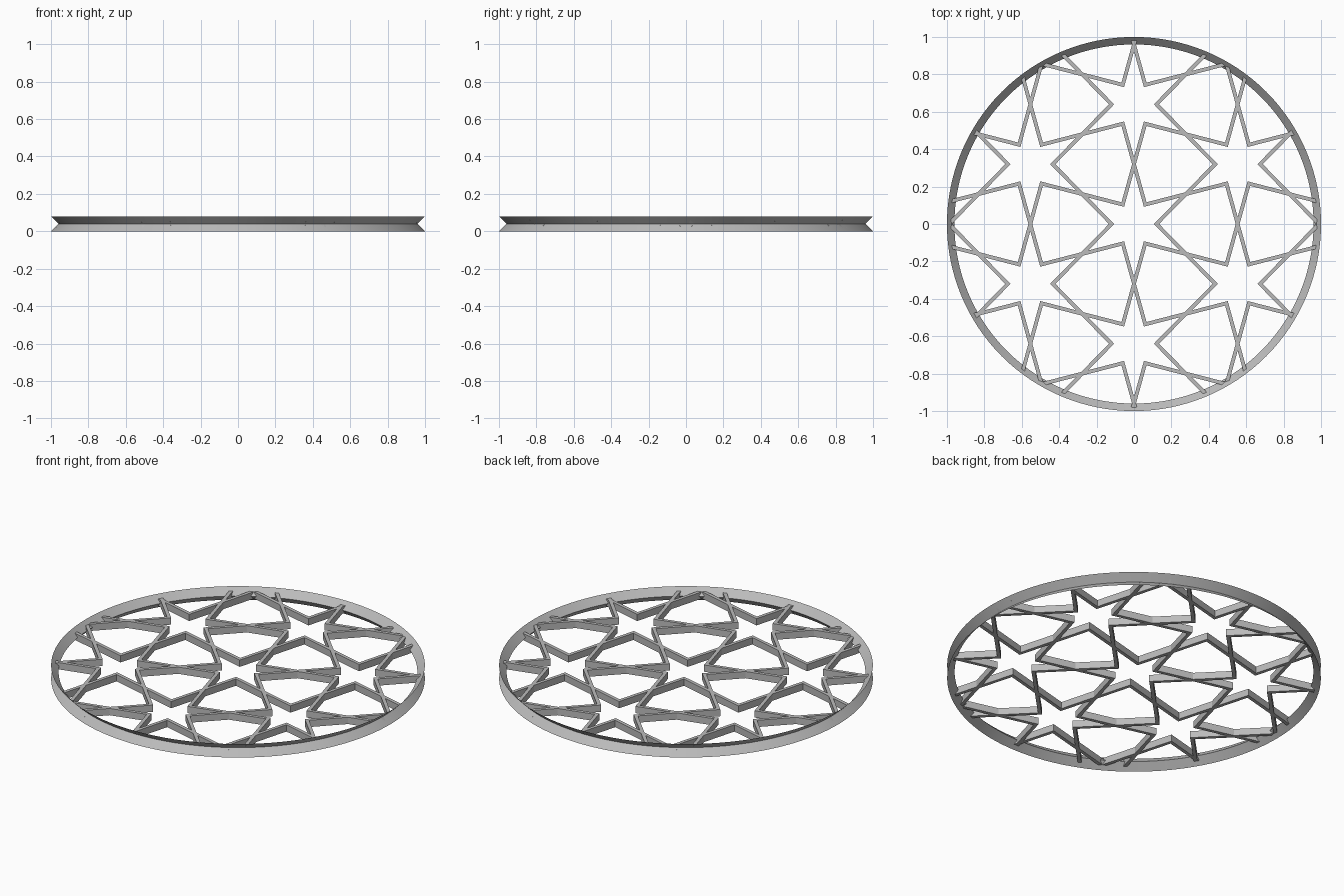
import bpy, bmesh, math
from mathutils import Vector

if "Cube" in bpy.data.objects:
    bpy.data.objects.remove(bpy.data.objects["Cube"])

PITCH = 0.64        # distance between star centres
INNER = 0.12        # radius of the concave star corners
HALF_W = 0.01       # half bar width
MID_Z = 0.04        # mid height of the panel
HALF_H = 0.02       # half bar height
SEGMENTS = 128

grey = bpy.data.materials.new("grey")
grey.use_nodes = True
grey.diffuse_color = (0.5, 0.5, 0.5, 1)
grey.node_tree.nodes["Principled BSDF"].inputs["Base Color"].default_value = (0.5, 0.5, 0.5, 1)


def add_object(name, bm):
    mesh = bpy.data.meshes.new(name)
    bm.to_mesh(mesh)
    bm.free()
    mesh.materials.append(grey)
    obj = bpy.data.objects.new(name, mesh)
    bpy.context.collection.objects.link(obj)
    return obj


def polar(radius, degrees):
    a = math.radians(degrees)
    return Vector((radius * math.cos(a), radius * math.sin(a)))


def cross(a, b):
    return a.x * b.y - a.y * b.x


def rim_radius(z):
    return 0.96 + abs(z - MID_Z)


# Rim: a thin sheet folded inward at mid height
bm = bmesh.new()
loops = []
for z in (0, MID_Z, 2 * MID_Z):
    loops.append([bm.verts.new((*polar(rim_radius(z), 360 * i / SEGMENTS), z))
                  for i in range(SEGMENTS)])
for low, high in zip(loops, loops[1:]):
    for i in range(SEGMENTS):
        j = (i + 1) % SEGMENTS
        bm.faces.new((low[i], low[j], high[j], high[i]))
rim = add_object("rim", bm)
bpy.context.view_layer.objects.active = rim
rim.select_set(True)
bpy.ops.object.shade_smooth_by_angle(angle=math.radians(30))
rim.select_set(False)


def add_bar(bm, centre_a, centre_b, corner_angle):
    """Bar between facing star corners, mitred there and trimmed at the rim."""
    radial = polar(1, corner_angle)
    start = centre_a + radial * INNER
    end = centre_b - radial * INNER
    along = (end - start).normalized()
    side = Vector((-along.y, along.x)) * HALF_W
    sections = []
    for z in (MID_Z - HALF_H, MID_Z, MID_Z + HALF_H):
        row = []
        for offset in (side, -side):
            p = start + offset
            t0 = cross(centre_a - p, radial) / cross(along, radial)
            t1 = cross(centre_b - p, radial) / cross(along, radial)
            b = p.dot(along)
            trim = -b + math.sqrt(b * b - p.length_squared + rim_radius(z) ** 2)
            t1 = min(t1, trim)
            row.append([bm.verts.new((*(p + along * t), z)) for t in (t0, t1)])
        (la, lb), (ra, rb) = row
        sections.append((la, lb, rb, ra))
    bm.faces.new(sections[0])
    bm.faces.new(sections[-1][::-1])
    for low, high in zip(sections, sections[1:]):
        for i in range(4):
            j = (i + 1) % 4
            bm.faces.new((low[j], low[i], high[i], high[j]))


# Star lattice: crossed bars along every line joining neighbouring star centres
centres = [Vector((0, 0))] + [polar(PITCH, 30 + 60 * k) for k in range(6)]
bm = bmesh.new()
for index, centre in enumerate(centres):
    for k in range(6):
        direction = 30 + 60 * k
        neighbour = centre + polar(PITCH, direction)
        if any((neighbour - c).length < 0.01 for c in centres[:index]):
            continue
        for turn in (-30, 30):
            add_bar(bm, centre, neighbour, direction + turn)
bmesh.ops.recalc_face_normals(bm, faces=bm.faces)
add_object("star_lattice", bm)
